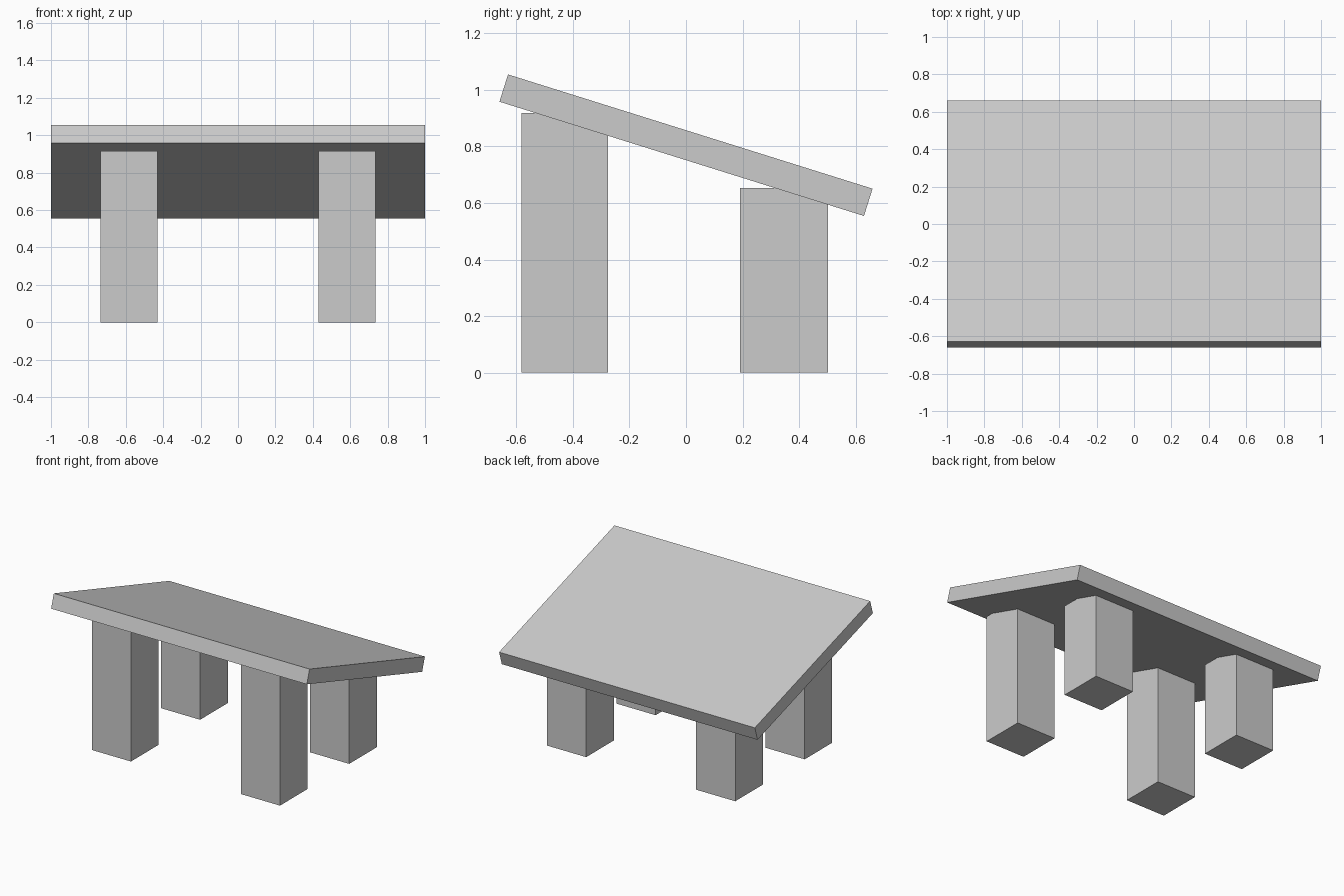
import bpy
from math import radians

if "Cube" in bpy.data.objects:
    bpy.data.objects.remove(bpy.data.objects["Cube"])


def box(name, center, size, tilt=0.0):
    bpy.ops.mesh.primitive_cube_add(size=1, location=center)
    ob = bpy.context.object
    ob.name = name
    ob.scale = size
    bpy.ops.object.transform_apply(location=False, rotation=False, scale=True)
    ob.rotation_euler.x = radians(tilt)
    return ob


# Sloping table top, high at the front
box("table_top", (0, 0, 0.804), (2.0, 1.35, 0.101), -17.4)

# Square legs, tall pair in front and short pair behind
for row, y0, y1, height in (("front", -0.582, -0.275, 0.917),
                            ("back", 0.191, 0.501, 0.653)):
    for side, sx in (("left", -1), ("right", 1)):
        box(f"{row}_{side}_leg",
            (sx * 0.583, (y0 + y1) / 2, height / 2),
            (0.306, y1 - y0, height))
